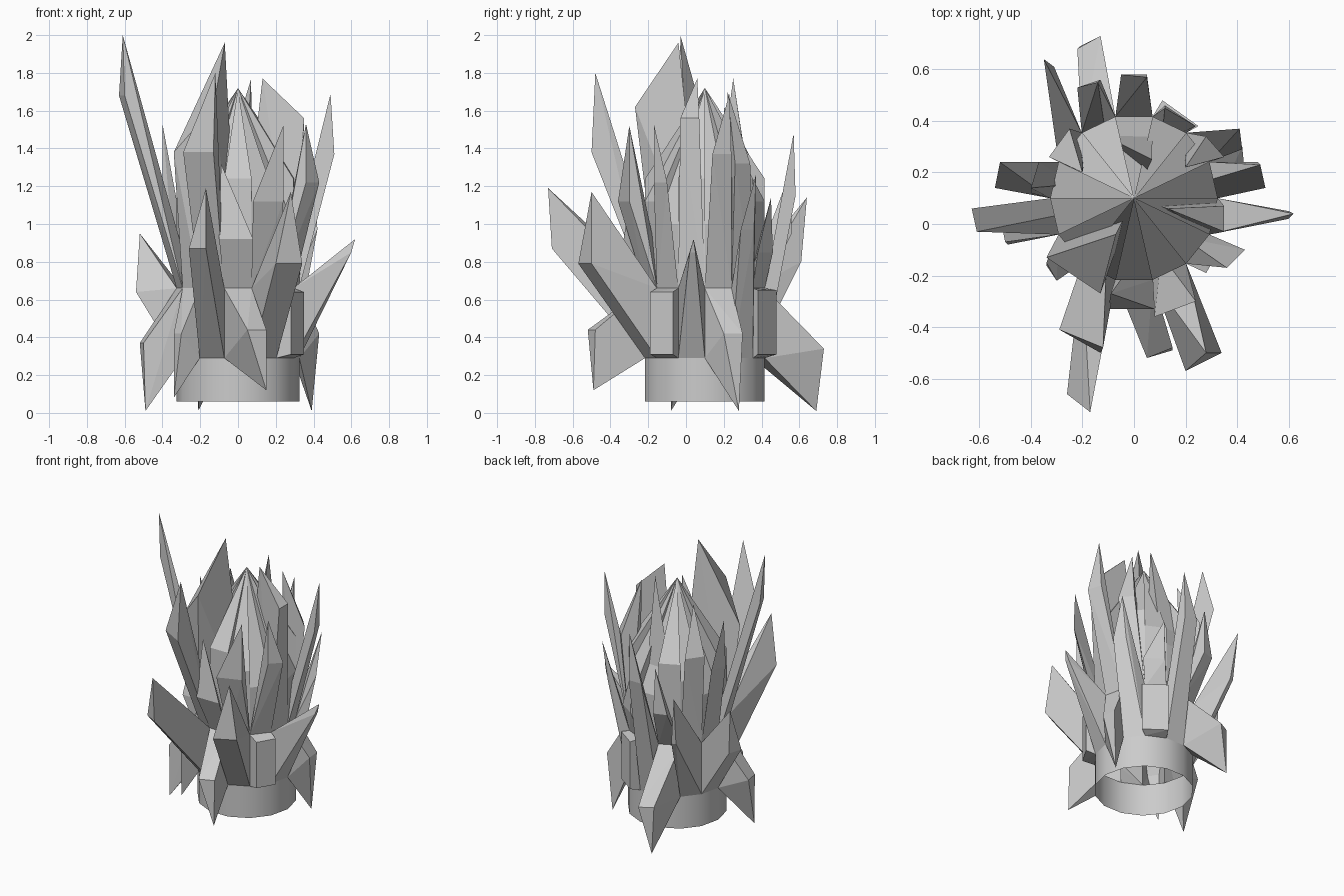
import bpy, bmesh
from math import cos, sin, pi

N = 14                       # sides of the core
CX, CY, R = 0.0, 0.10, 0.325
Z0, Z1, Z2 = 0.06, 0.29, 0.66


def rim(i, z, k=1.0):
    a = 2 * pi * i / N
    return (CX + k * R * cos(a), CY + k * R * sin(a), z)


def make(name, bm):
    bmesh.ops.recalc_face_normals(bm, faces=bm.faces)
    me = bpy.data.meshes.new(name)
    bm.to_mesh(me)
    bm.free()
    ob = bpy.data.objects.new(name, me)
    bpy.context.collection.objects.link(ob)
    return ob


def crystal(name, base, ends):
    """Convex shard growing from a base outline, left open at the base."""
    bm = bmesh.new()
    bv = [bm.verts.new(p) for p in base]
    for p in ends:
        bm.verts.new(p)
    bmesh.ops.convex_hull(bm, input=bm.verts[:])
    inner = [f for f in bm.faces if all(v in bv for v in f.verts)]
    bmesh.ops.delete(bm, geom=inner, context='FACES')
    bmesh.ops.dissolve_limit(bm, angle_limit=0.03, verts=bm.verts[:], edges=bm.edges[:])
    return make(name, bm)


# open collar at the bottom
bm = bmesh.new()
lo = [bm.verts.new(rim(i, Z0)) for i in range(N)]
hi = [bm.verts.new(rim(i, Z1)) for i in range(N)]
for i in range(N):
    f = bm.faces.new((lo[i], lo[(i + 1) % N], hi[(i + 1) % N], hi[i]))
    f.smooth = True
make("collar", bm)

# central spire: wedges with uneven shoulders meeting near one apex
for i in range(N):
    zs = 1.12 + 0.12 * ((i * 5) % 3 - 1)
    crystal(f"spire_wedge_{i}", [(CX, CY, Z2), rim(i, Z2), rim(i + 1, Z2)],
            [rim(i, zs), rim(i + 1, zs), (CX, CY, 1.72)])

# upper shards, one per wedge: two shoulder points and a tip
upper_a = {
    0: ((.51, .14, 1.37), (.48, .24, 1.37), (.49, .23, 1.69)),
    1: ((.35, .26, 1.32), (.28, .34, 1.32), (.20, .22, 1.70)),
    2: ((.24, .38, .85), (.12, .46, .85), (.12, .45, 1.14)),
    3: ((.06, .31, 1.38), (-.05, .31, 1.38), (.07, .25, 1.77)),
    4: ((-.13, .56, .95), (-.22, .53, .95), (-.14, .55, 1.27)),
    5: ((-.25, .37, 1.30), (-.33, .26, 1.30), (-.20, .20, 1.62)),
    6: ((-.37, .24, 1.20), (-.40, .12, 1.20), (-.40, .14, 1.53)),
}
upper_b = {
    7: ((-.63, .06, 1.68), (-.60, -.03, 1.68), (-.61, -.03, 2.00)),
    8: ((-.34, -.13, 1.38), (-.13, -.27, 1.62), (-.07, -.04, 1.96)),
    9: ((-.29, -.41, 1.38), (-.13, -.50, 1.38), (-.12, -.48, 1.80)),
    10: ((-.10, -.33, .92), (.08, -.33, .92), (-.09, -.27, 1.32)),
    11: ((.08, -.36, 1.12), (.24, -.30, 1.12), (.24, -.30, 1.52)),
    12: ((.36, -.17, 1.22), (.43, -.10, 1.22), (.36, -.17, 1.53)),
    13: ((.35, -.03, 1.56), (.35, .07, 1.56), (.13, .06, 1.77)),
}
for i, ends in {**upper_a, **upper_b}.items():
    k = 0.0 if i in (3, 8, 13) else 0.75      # full wedges or slimmer leaning shards
    base = [rim(i + 0.5, Z2, k), rim(i, Z2), rim(i + 1, Z2)]
    crystal(f"upper_shard_{i}", base, ends)

# lower shards growing out of the side panels, some pointing down
lower_a = {
    0: ((.43, .20, .42), (.42, .30, .42), (.39, .28, .01)),
    1: ((.42, .29, .97), (.37, .36, .97), (.41, .37, 1.26)),
    2: ((.25, .38, .65), (.11, .48, .65), (.25, .38, .31), (.11, .48, .31)),
    3: ((.05, .58, 1.15), (-.05, .58, 1.15), (.05, .57, 1.48)),
    4: ((-.13, .73, .34), (-.22, .68, .34), (-.21, .69, .01)),
    5: ((-.31, .61, .80), (-.34, .60, .80), (-.35, .64, 1.14)),
    6: ((-.51, .24, .64), (-.54, .14, .64), (-.52, .24, .95)),
}
lower_b = {
    7: ((-.52, .03, .37), (-.50, -.07, .37), (-.49, -.08, .01)),
    8: ((-.34, -.15, .42), (-.30, -.22, .42), (-.34, -.16, .08)),
    9: ((-.26, -.66, .87), (-.17, -.71, .87), (-.17, -.73, 1.19)),
    10: ((.05, -.52, .44), (.15, -.48, .44), (.15, -.49, .12)),
    11: ((.20, -.57, .79), (.34, -.50, .79), (.28, -.50, 1.17)),
    12: ((.28, -.19, .64), (.35, -.07, .64), (.28, -.19, .31), (.35, -.07, .31)),
    13: ((.60, .02, .85), (.60, .05, .85), (.62, .04, .92)),
}
for i, ends in {**lower_a, **lower_b}.items():
    crystal(f"lower_shard_{i}", [rim(i, Z1), rim(i + 1, Z1), rim(i + 1, Z2), rim(i, Z2)], ends)
